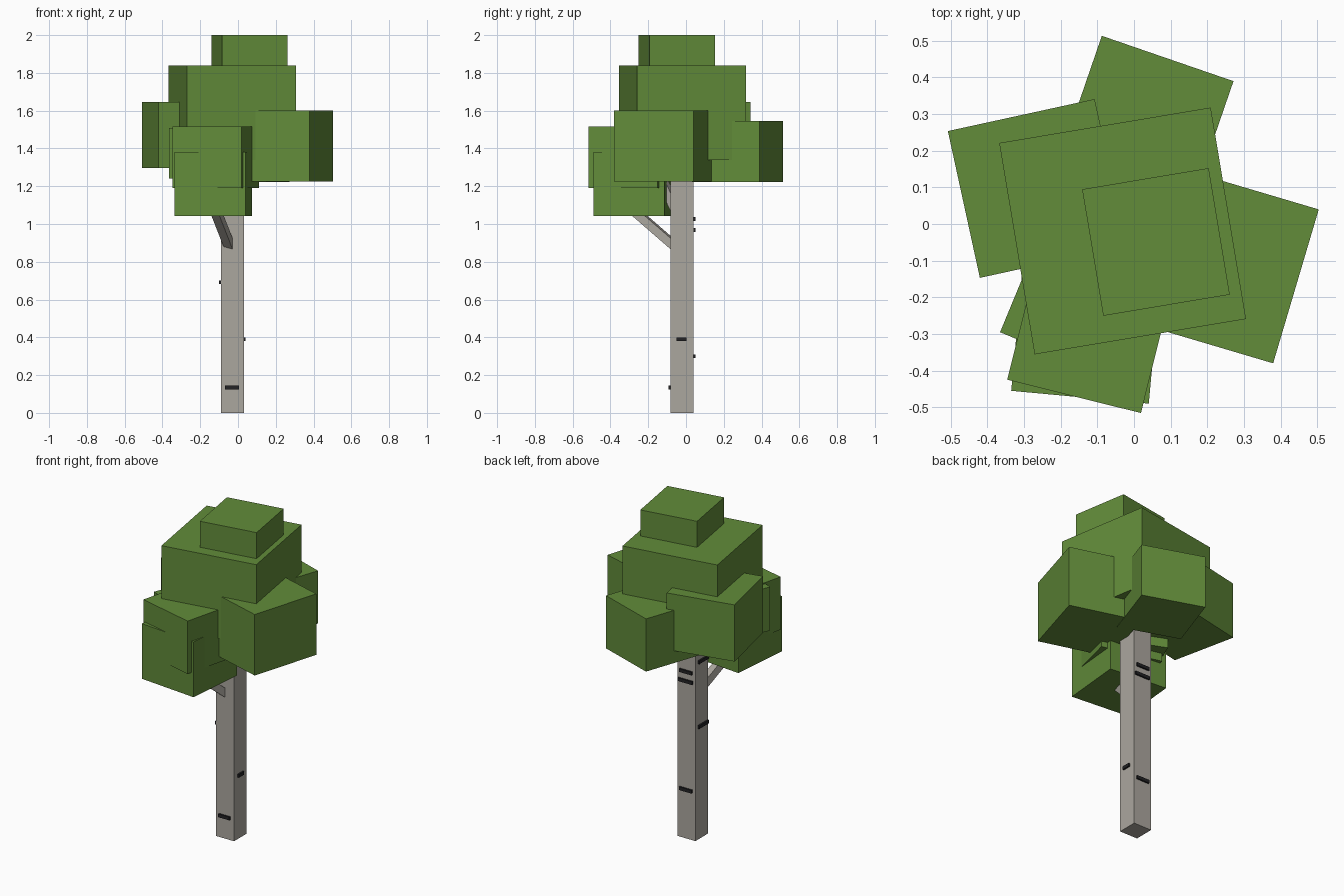
import bpy
from math import radians
from mathutils import Vector, Matrix

old = bpy.data.objects.get("Cube")
if old:
    bpy.data.objects.remove(old, do_unlink=True)


def material(name, rgb):
    mat = bpy.data.materials.new(name)
    mat.use_nodes = True
    mat.diffuse_color = (*rgb, 1)
    mat.node_tree.nodes["Principled BSDF"].inputs["Base Color"].default_value = (*rgb, 1)
    return mat


LEAF = material("leaf_green", (0.122, 0.262, 0.042))
BARK = material("pale_bark", (0.41, 0.385, 0.345))
DARK = material("dark_bark", (0.016, 0.016, 0.018))


def box(name, centre, size, mat, rotation=None):
    bpy.ops.mesh.primitive_cube_add(size=1)
    obj = bpy.context.object
    obj.name = name
    obj.data.transform(Matrix.Diagonal((*size, 1)))
    if rotation:
        obj.data.transform(rotation)
    obj.location = centre
    obj.data.materials.append(mat)
    return obj


def leaf_block(name, x, y, side, low, high, turn):
    box(name, (x, y, (low + high) / 2), (side, side, high - low), LEAF,
        Matrix.Rotation(radians(turn), 4, 'Z'))


def branch(name, start, end, width):
    a, b = Vector(start), Vector(end)
    turn = (b - a).to_track_quat('Z', 'Y').to_matrix().to_4x4()
    box(name, (a + b) / 2, (width, width, (b - a).length), BARK, turn)


# Trunk and the branches holding the lower foliage
TX, TY, W = -0.03, -0.022, 0.122
box("trunk", (TX, TY, 0.7), (W, W, 1.4), BARK)
branch("front_branch", (-0.04, -0.045, 0.87), (-0.13, -0.31, 1.1), 0.045)
branch("upper_branch", (-0.05, -0.055, 1.08), (-0.1, -0.16, 1.3), 0.045)

# Foliage blocks
leaf_block("crown_top", 0.06, -0.049, 0.35, 1.78, 2.0, 9.5)
leaf_block("crown_main", -0.031, -0.019, 0.585, 1.34, 1.84, 9.5)
leaf_block("foliage_right", -0.264, 0.097, 0.41, 1.297, 1.645, 12.3)
leaf_block("foliage_left", 0.232, -0.108, 0.438, 1.225, 1.6, -16.5)
leaf_block("foliage_back", 0.03, 0.272, 0.38, 1.222, 1.546, -19)
leaf_block("foliage_front", -0.118, -0.288, 0.376, 1.19, 1.515, -14)
leaf_block("foliage_front_low", -0.13, -0.285, 0.377, 1.043, 1.382, -5.3)
leaf_block("foliage_front_inner", -0.15, -0.206, 0.33, 1.24, 1.508, -22.5)

# Dark bark marks: side normal, offset along the side, height, length
MARKS = [
    ("front", (0, -1), -0.002, 0.135, 0.075),
    ("left", (1, 0), -0.002, 0.39, 0.052),
    ("back_low", (0, 1), 0.002, 0.3, 0.085),
    ("back_mid", (0, 1), 0.005, 0.968, 0.1),
    ("back_high", (0, 1), 0.002, 1.026, 0.085),
    ("right_low", (-1, 0), -0.01, 0.692, 0.095),
    ("right_high", (-1, 0), -0.01, 1.09, 0.095),
]
for side, (nx, ny), offset, z, length in MARKS:
    centre = (TX + nx * W / 2 + abs(ny) * offset, TY + ny * W / 2 + abs(nx) * offset, z)
    size = (length, 0.02, 0.02) if ny else (0.02, length, 0.02)
    box("bark_mark_" + side, centre, size, DARK)
